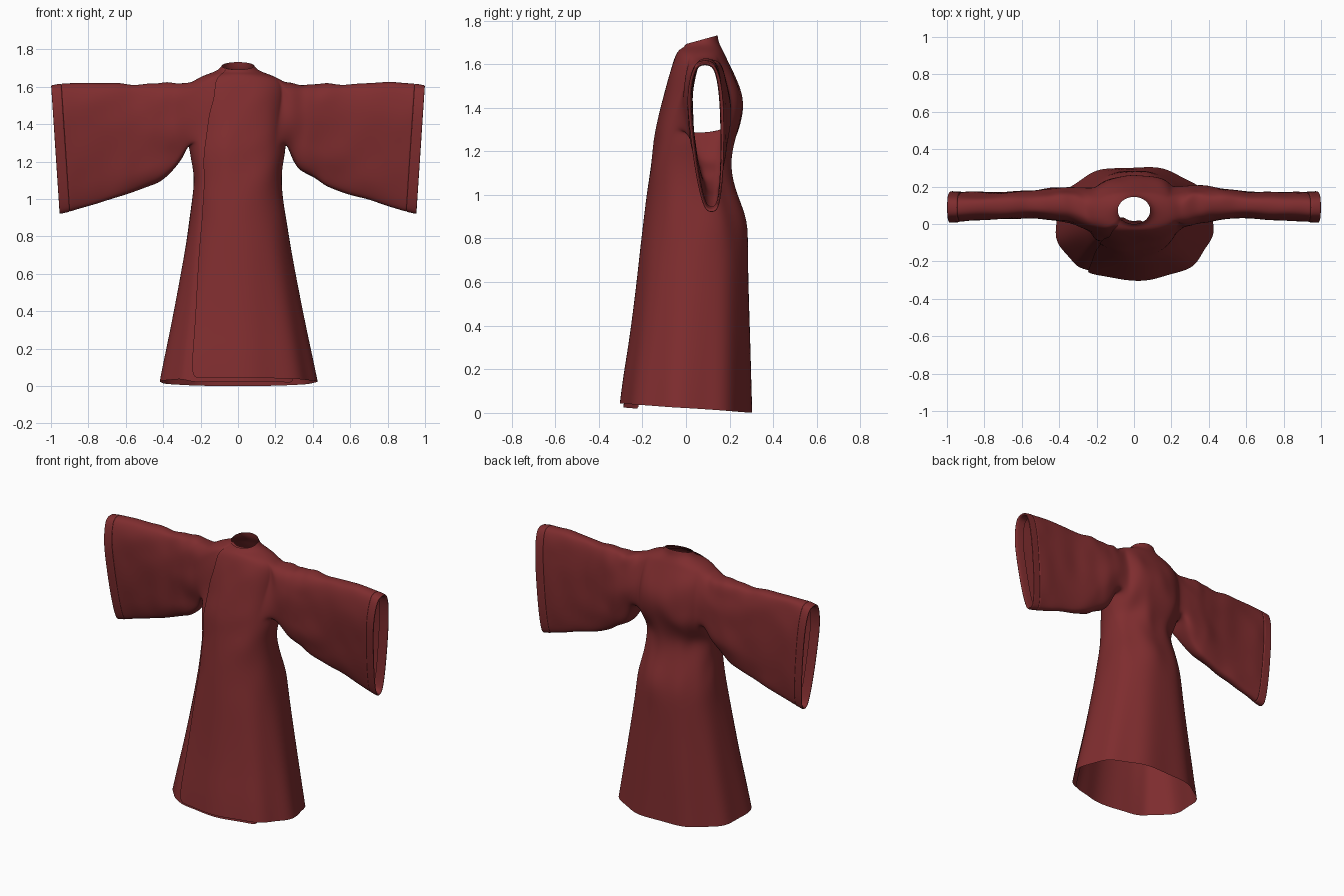
import bpy, bmesh, math
from mathutils import Vector, noise

red = bpy.data.materials.new("dark red cloth")
red.diffuse_color = (0.212, 0.026, 0.028, 1)

bm = bmesh.new()
N, OVER = 48, 10            # columns round the body, extra columns under the flap

# body rings: z, half width, front y, back y, flap edge twist, front/back tilt
ROWS = [
    (0.022, .420, -.300, .306, .30, .022),
    (0.15, .395, -.285, .302, .26, .018),
    (0.30, .364, -.262, .298, .22, .010),
    (0.45, .335, -.243, .293, .16, .006),
    (0.60, .307, -.226, .288, .08, 0),
    (0.75, .280, -.210, .285, .00, 0),
    (0.88, .258, -.194, .276, -.05, 0),
    (1.00, .241, -.179, .240, -.08, 0),
    (1.10, .235, -.167, .202, -.08, 0),
    (1.18, .240, -.155, .198, -.06, 0),
    (1.25, .250, -.147, .225, 0, 0),
    (1.31, .256, -.137, .258, .08, 0),
    (1.39, .256, -.118, .265, .18, 0),
    (1.47, .256, -.099, .255, .30, 0),
    (1.55, .256, -.079, .226, .45, 0),
    (1.622, .250, -.056, .188, .45, 0),
    (1.652, .205, -.042, .175, .40, 0),
    (1.672, .150, -.030, .162, .20, -.004),
    (1.688, .105, -.012, .150, 0, -.012),
    (1.712, .087, 0.0, .145, -.1, -.02),
]
ARM0, ARM1 = 11, 15         # rows bounding the armholes


def spow(v, e):
    return math.copysign(abs(v) ** e, v)


def wrinkle(p, amount):
    return p + amount * noise.noise_vector(Vector((p.x * 9, p.y * 7, p.z * 7)))


# body: an open sheet wrapped round once and tucked under its own front edge
body = []
for z, hw, yf, yb, twist, tilt in ROWS:
    ring = []
    skirt = max(0, 1 - z / 1.0)
    for i in range(N + OVER + 1):
        a = math.radians(-45 + 7.5 * i)
        a += twist * max(0, math.cos(a))
        inset = 0.016 if i >= N else 0
        fold = 1 + 0.022 * skirt * math.sin(9 * a + 1)
        e = 1 if z > 1.67 else .88
        yc, hy = (yf + yb) / 2, (yb - yf) / 2
        p = Vector(((hw * fold - inset) * spow(math.sin(a), e),
                    yc - (hy * fold - inset) * spow(math.cos(a), e),
                    z + tilt * math.cos(a) - (0.02 * skirt if i >= N else 0)))
        p.z = max(p.z, 0.001)
        if 0.8 < z < 1.6:
            p = wrinkle(p, 0.020 if p.y > .05 else 0.008)
        ring.append(bm.verts.new(p))
    body.append(ring)

for r in range(len(ROWS) - 1):
    for i in range(N + OVER):
        in_arm = ARM0 <= r < ARM1 and (13 <= i < 23 or 37 <= i < 47)
        if not in_arm:
            bm.faces.new((body[r][i], body[r][i + 1], body[r + 1][i + 1], body[r + 1][i]))

# sleeve rings: x, top z, bottom z, front y, back y
SLEEVE = [
    (.285, 1.622, 1.235, -.015, .205),
    (.335, 1.612, 1.160, .005, .200),
    (.38, 1.624, 1.125, .006, .198),
    (.43, 1.612, 1.095, .014, .193),
    (.48, 1.624, 1.070, .016, .190),
    (.55, 1.612, 1.043, .025, .182),
    (.63, 1.626, 1.015, .022, .174),
    (.72, 1.622, .990, .018, .172),
    (.81, 1.628, .966, .012, .168),
    (.88, 1.622, .948, .008, .172),
    (.936, 1.620, .933, .003, .172),
    (.942, 1.620, .931, .003, .172),   # cuff seam
    (.945, 1.614, .937, .009, .166),
    (.948, 1.619, .929, .000, .175),
    (.954, 1.619, .928, .000, .175),
    (.99, 1.612, .919, -.002, .177),
    (.998, 1.610, .919, -.002, .177),
    (1.0, 1.606, .923, .002, .173),
    (.996, 1.596, .934, .014, .161),   # turned-in cuff
    (.94, 1.598, .945, .018, .157),
]


def armhole(c, s):
    """Armhole edge, from its top middle round by the front."""
    lo, hi = c - 5 * s, c + 5 * s
    loop = [body[ARM1][c - s * k] for k in range(6)]
    loop += [body[r][lo] for r in range(ARM1 - 1, ARM0, -1)]
    loop += [body[ARM0][lo + s * k] for k in range(11)]
    loop += [body[r][hi] for r in range(ARM0 + 1, ARM1)]
    loop += [body[ARM1][hi - s * k] for k in range(5)]
    return loop


# wide hanging sleeves grown out of both armholes
for c, s in ((18, 1), (42, -1)):
    prev = armhole(c, s)
    n = len(prev)
    for x, zt, zb, yf, yb in SLEEVE:
        ring = []
        far = min(1, max(0, (x - .25) / .6))
        for k in range(n):
            t = math.tau * k / n
            cz = spow(math.cos(t), .85)
            low = far * max(0, .55 - cz) / 1.55      # narrower towards the bottom
            hy = (yb - yf) / 2 * (1 - .38 * low)
            yc = (yf + yb) / 2 + .03 * low
            z = (zt + zb) / 2 + (zt - zb) / 2 * cz
            px = x - .045 * far * (zt - z) / .68
            p = Vector((s * px, yc - hy * spow(math.sin(t), .62), z))
            if x < .9:
                p = wrinkle(p, 0.022 * (1 - .5 * far))
            ring.append(bm.verts.new(p))
        for k in range(n):
            m = (k + 1) % n
            bm.faces.new((prev[k], prev[m], ring[m], ring[k]))
        prev = ring

bmesh.ops.recalc_face_normals(bm, faces=bm.faces)
for f in bm.faces:
    f.smooth = True
mesh = bpy.data.meshes.new("robe")
bm.to_mesh(mesh)
bm.free()
mesh.materials.append(red)
robe = bpy.data.objects.new("robe", mesh)
bpy.context.collection.objects.link(robe)
sub = robe.modifiers.new("smooth cloth", 'SUBSURF')
sub.levels = sub.render_levels = 2
